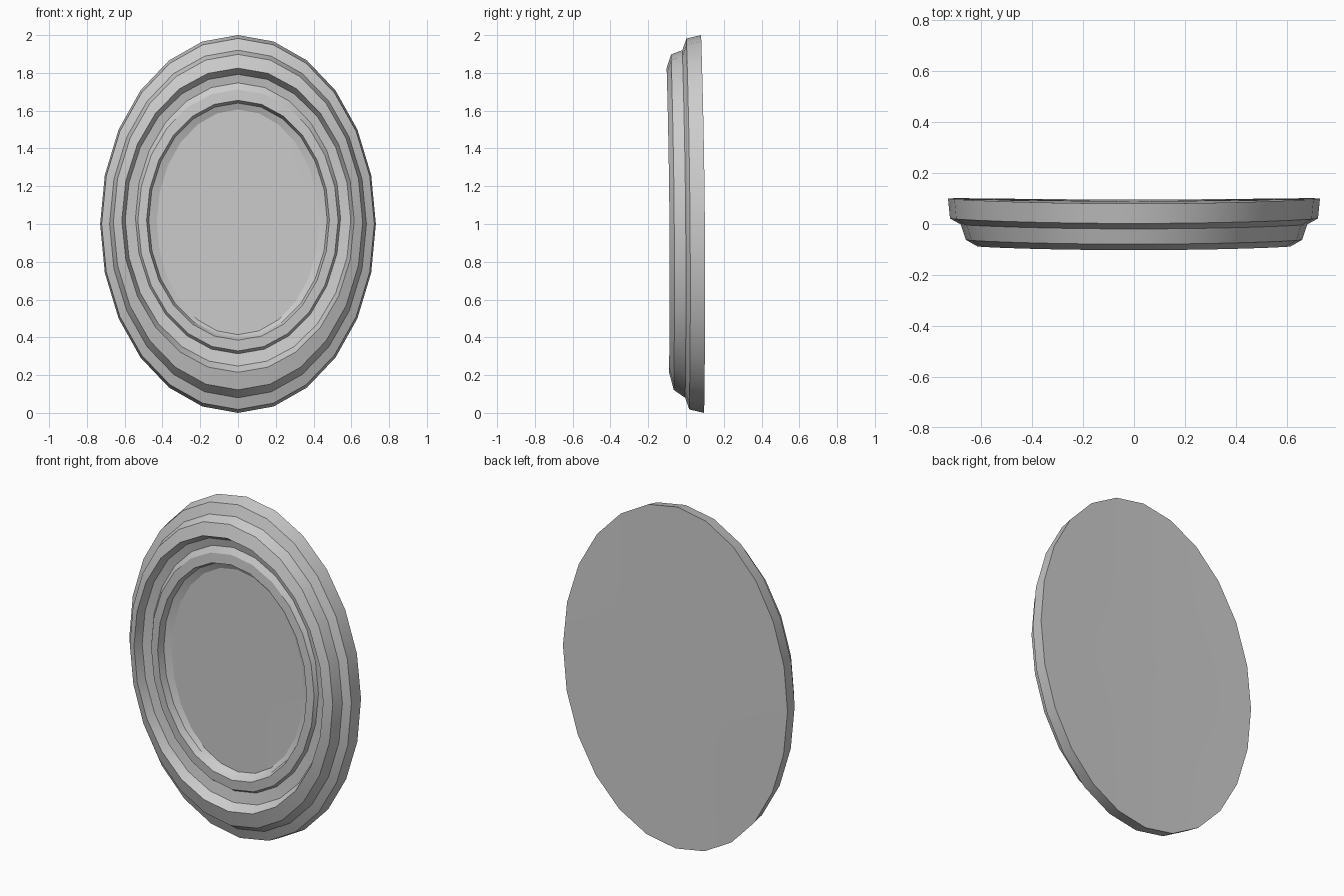
import bpy, bmesh, math

if "Cube" in bpy.data.objects:
    bpy.data.objects.remove(bpy.data.objects["Cube"])

SIDES = 24


def ring(bm, a, b, y, cz=1.0):
    """One oval loop, slightly tilted back and bowed like a hand-carved frame."""
    verts = []
    for i in range(SIDES):
        t = 2 * math.pi * i / SIDES - math.pi / 2
        x, z = a * math.cos(t), cz + b * math.sin(t)
        bow = 0.012 * (x / 0.73) ** 2 - 0.008 * (z - 1)
        verts.append(bm.verts.new((x, y + bow, z)))
    return verts


def oval_part(name, profile, cap_first=False, cap_last=False):
    """Bridge oval loops listed from back/outside to front/inside."""
    bm = bmesh.new()
    loops = [ring(bm, *p) for p in profile]
    for r0, r1 in zip(loops, loops[1:]):
        for i in range(SIDES):
            j = (i + 1) % SIDES
            bm.faces.new((r0[i], r0[j], r1[j], r1[i]))
    for loop, want, y in ((loops[0], cap_first, profile[0][2]),
                          (loops[-1], cap_last, profile[-1][2])):
        if want:
            c = bm.verts.new((0, y, 1.0))
            for i in range(SIDES):
                bm.faces.new((loop[i], loop[(i + 1) % SIDES], c))
    bmesh.ops.recalc_face_normals(bm, faces=bm.faces)
    # keep the front of open parts facing -y
    bm.normal_update()
    if sum(f.normal.y * f.calc_area() for f in bm.faces) > 0.01:
        bmesh.ops.reverse_faces(bm, faces=bm.faces)
    me = bpy.data.meshes.new(name)
    bm.to_mesh(me)
    bm.free()
    ob = bpy.data.objects.new(name, me)
    bpy.context.collection.objects.link(ob)
    bpy.context.view_layer.objects.active = ob
    ob.select_set(True)
    bpy.ops.object.shade_smooth_by_angle(angle=math.radians(25))
    ob.select_set(False)
    return ob


# stepped moulding, from the back edge in to the glass (half width, half height, y, centre z)
oval_part("oval_frame", [
    (0.730, 1.000, 0.088),
    (0.722, 0.982, 0.010),
    (0.680, 0.920, -0.012),
    (0.660, 0.888, -0.072, 1.01),
    (0.615, 0.805, -0.096, 1.02),
    (0.597, 0.772, -0.045, 1.02),
    (0.543, 0.717, -0.035, 1.03),
    (0.530, 0.692, -0.056, 1.02),
    (0.484, 0.635, -0.060, 1.02),
    (0.472, 0.620, -0.020, 1.02),
    (0.430, 0.596, -0.005, 1.01),
])

# mirror glass set in the opening
oval_part("mirror_glass", [(0.432, 0.598, -0.004, 1.01)], cap_last=True)

# flat backing board
back = oval_part("back_panel", [(0.730, 1.000, 0.088)], cap_first=True)
back.data.flip_normals()
